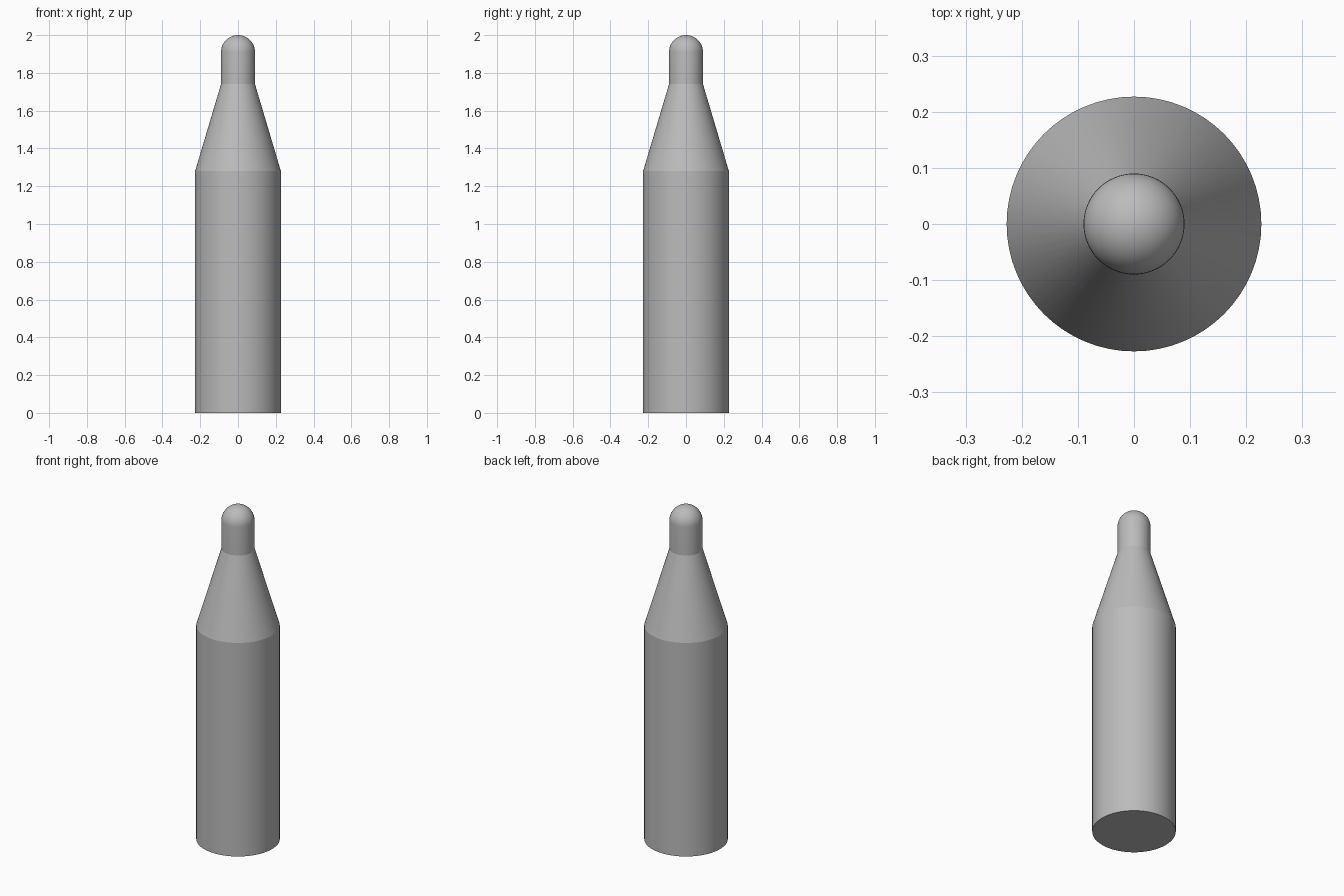
import bpy
import bmesh
import math

SIDES = 64
BODY_RADIUS, TIP_RADIUS = 0.227, 0.09
SHOULDER_BASE, SHOULDER_TOP, HEIGHT = 1.28, 1.74, 2.0
DOME_STEPS = 12

cube = bpy.data.objects.get("Cube")
if cube:
    bpy.data.objects.remove(cube, do_unlink=True)

grey = bpy.data.materials.new("plain grey")
grey.use_nodes = True
colour = (0.5, 0.5, 0.5, 1)
grey.diffuse_color = colour
grey.node_tree.nodes["Principled BSDF"].inputs["Base Color"].default_value = colour

# Profile: flat base, straight body, tapered shoulder, narrow neck
dome_base = HEIGHT - TIP_RADIUS
profile = [(0, 0), (BODY_RADIUS, 0), (BODY_RADIUS, SHOULDER_BASE),
           (TIP_RADIUS, SHOULDER_TOP)]

# Rounded tip
for i in range(DOME_STEPS + 1):
    a = math.pi / 2 * i / DOME_STEPS
    profile.append((TIP_RADIUS * math.cos(a), dome_base + TIP_RADIUS * math.sin(a)))

# Revolve the profile into a closed solid
bm = bmesh.new()
verts = [bm.verts.new((r, 0, z)) for r, z in profile]
edges = [bm.edges.new(pair) for pair in zip(verts, verts[1:])]
bmesh.ops.spin(bm, geom=verts + edges, cent=(0, 0, 0), axis=(0, 0, 1),
               angle=math.tau, steps=SIDES)
bmesh.ops.remove_doubles(bm, verts=bm.verts, dist=0.0001)
bmesh.ops.recalc_face_normals(bm, faces=bm.faces)

mesh = bpy.data.meshes.new("tapered_body")
bm.to_mesh(mesh)
bm.free()
mesh.materials.append(grey)
body = bpy.data.objects.new("tapered_body", mesh)
bpy.context.collection.objects.link(body)

# Smooth round surfaces with crisp shoulder and base edges
bpy.ops.object.select_all(action="DESELECT")
body.select_set(True)
bpy.context.view_layer.objects.active = body
bpy.ops.object.shade_smooth_by_angle(angle=math.radians(12))
